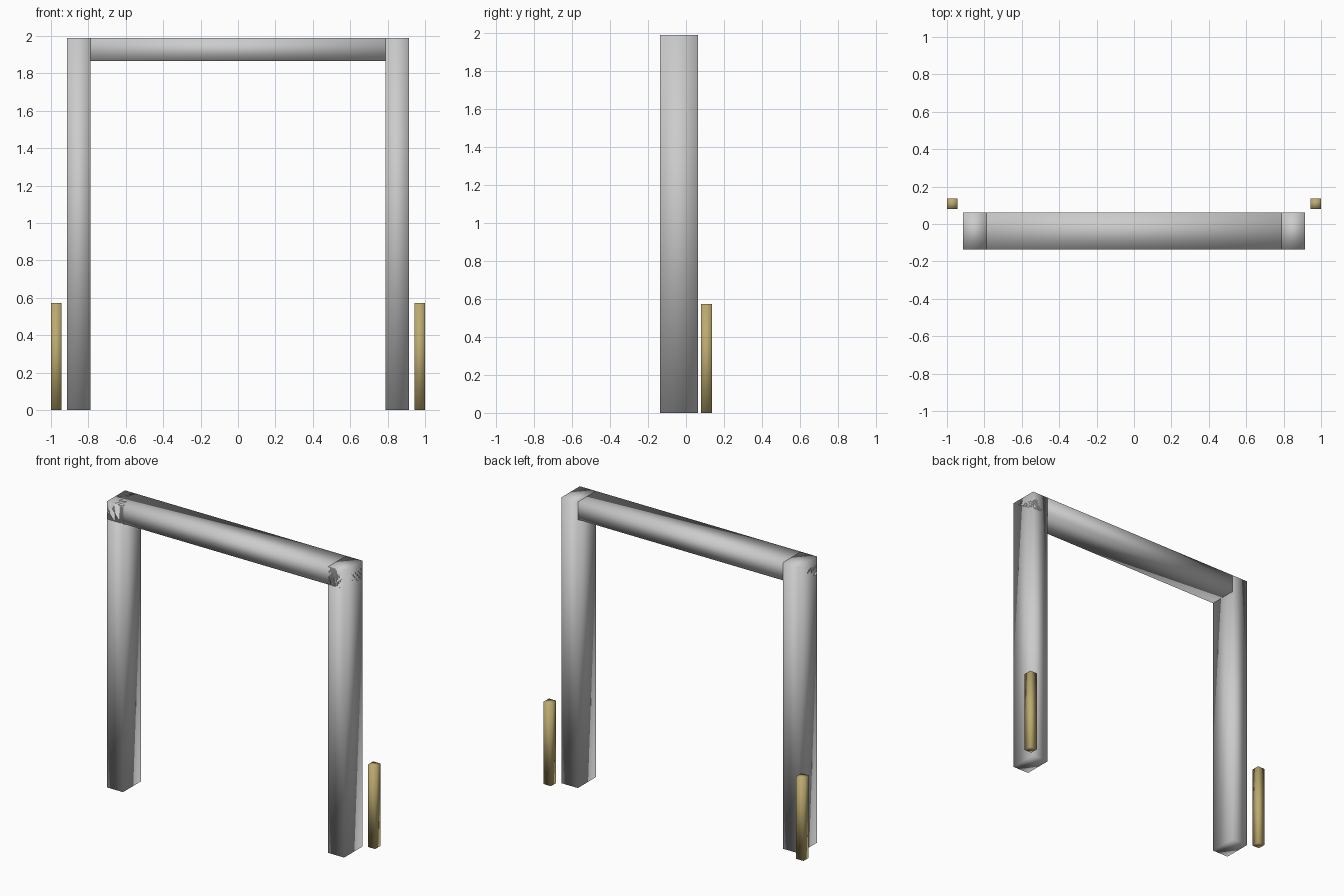
import bpy
import bmesh
from mathutils import Vector

if "Cube" in bpy.data.objects:
    bpy.data.objects.remove(bpy.data.objects["Cube"])

brass = bpy.data.materials.new("brass")
brass.diffuse_color = (0.50, 0.40, 0.16, 1)
brass.use_nodes = True
brass.node_tree.nodes["Principled BSDF"].inputs["Base Color"].default_value = brass.diffuse_color


def box(name, lo, hi, material=None):
    """Smooth-shaded box between two opposite corners."""
    lo, hi = Vector(lo), Vector(hi)
    bm = bmesh.new()
    bmesh.ops.create_cube(bm, size=1)
    bmesh.ops.scale(bm, vec=hi - lo, verts=bm.verts)
    bmesh.ops.translate(bm, vec=(lo + hi) / 2, verts=bm.verts)
    for face in bm.faces:
        face.smooth = True
    mesh = bpy.data.meshes.new(name)
    bm.to_mesh(mesh)
    bm.free()
    obj = bpy.data.objects.new(name, mesh)
    bpy.context.collection.objects.link(obj)
    if material:
        mesh.materials.append(material)
    return obj


FRONT, BACK = -0.137, 0.062   # frame depth
OUTER, INNER = 0.913, 0.789   # post faces
TOP = 1.99

# Mirrored posts and the short handles beside them
for side, s in (("left", -1), ("right", 1)):
    x0, x1 = sorted((s * INNER, s * OUTER))
    box(side + "_post", (x0, FRONT, 0), (x1, BACK, TOP))
    x0, x1 = sorted((s * 0.944, s * 1.0))
    box(side + "_handle", (x0, 0.079, 0), (x1, 0.137, 0.573), brass)

# Top beam, running through to the outer faces of the posts
box("top_beam", (-OUTER, FRONT, 1.867), (OUTER, BACK, TOP))
